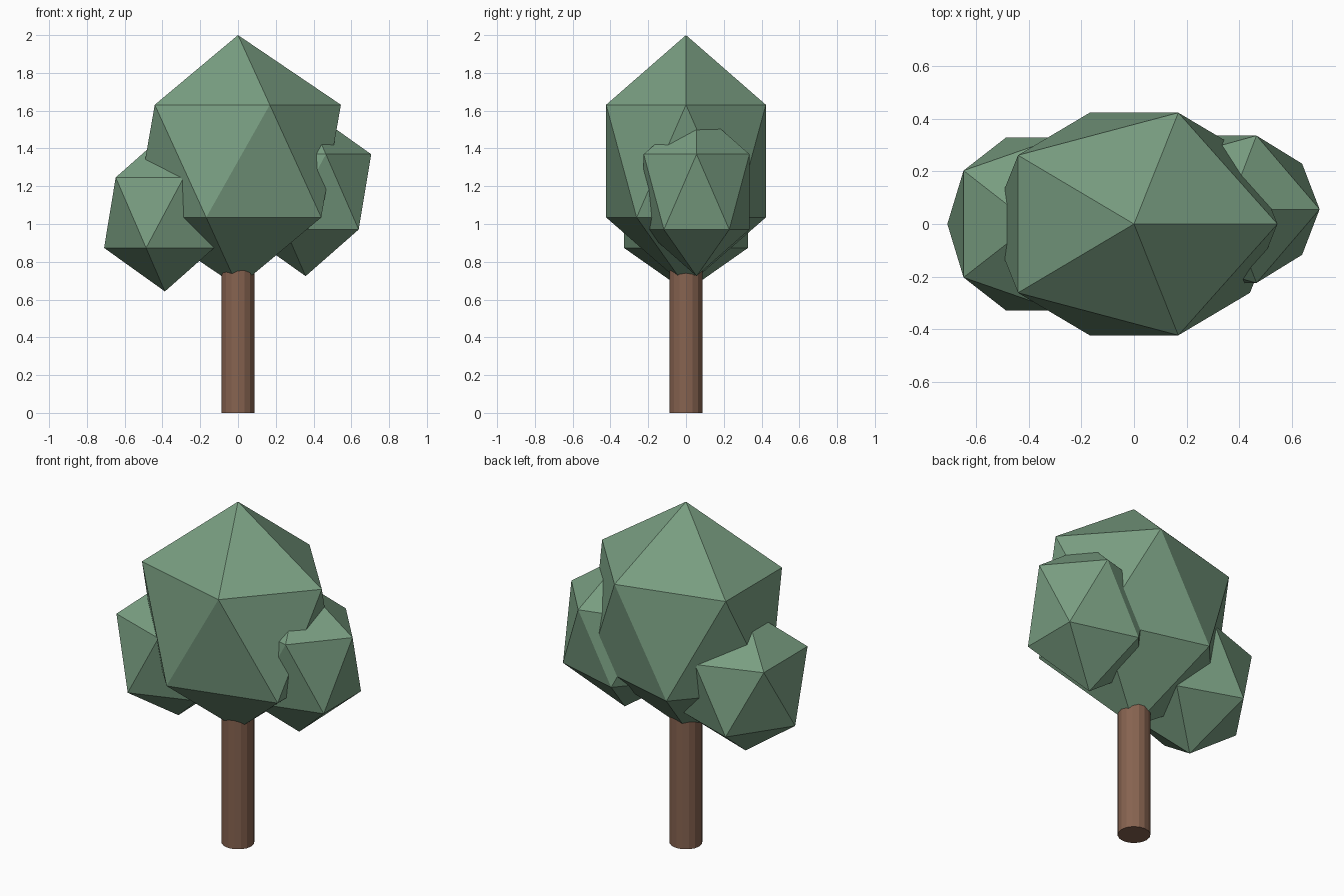
import bpy

if "Cube" in bpy.data.objects:
    bpy.data.objects.remove(bpy.data.objects["Cube"])

def material(name, color):
    m = bpy.data.materials.new(name)
    m.diffuse_color = (*color, 1)
    m.use_nodes = True
    m.node_tree.nodes["Principled BSDF"].inputs["Base Color"].default_value = m.diffuse_color
    return m

leaf = material("leaf_green", (0.19, 0.34, 0.22))
bark = material("bark_brown", (0.24, 0.125, 0.08))

def finish(name, mat):
    ob = bpy.context.object
    ob.name = name
    ob.data.materials.append(mat)
    bpy.ops.object.transform_apply(location=False, rotation=False, scale=True)

# Trunk, with its top sunk into the crown
TRUNK_TOP = 0.8
bpy.ops.mesh.primitive_cylinder_add(vertices=16, radius=0.088, depth=TRUNK_TOP,
                                    location=(0, 0, TRUNK_TOP / 2))
finish("trunk", bark)

# Foliage: stretched icosahedra (centre, half-sizes)
clumps = {
    "crown": ((0, 0, 1.333), (0.609, 0.497, 0.667)),
    "left_foliage": ((-0.387, 0, 1.06), (0.36, 0.386, 0.417)),
    "right_foliage": ((0.358, 0.056, 1.17), (0.388, 0.329, 0.446)),
}
for name, (centre, size) in clumps.items():
    bpy.ops.mesh.primitive_ico_sphere_add(subdivisions=1, radius=1, location=centre)
    bpy.context.object.scale = size
    finish(name, leaf)
